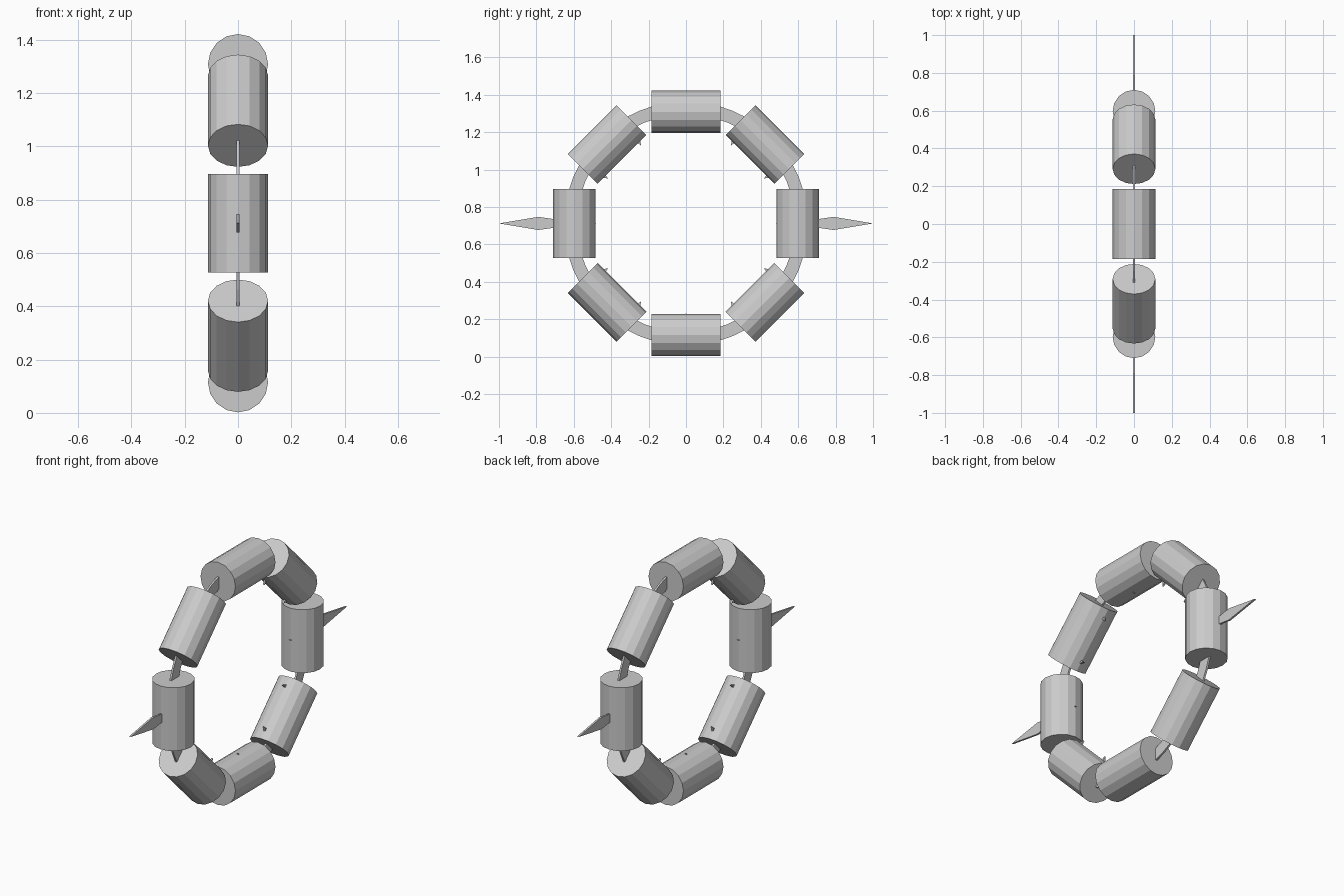
import bpy, bmesh, math
from mathutils import Matrix, Vector

if "Cube" in bpy.data.objects:
    bpy.data.objects.remove(bpy.data.objects["Cube"])

CENTER = Vector((0, 0, 0.712))
RING_R = 0.597      # radius through the middle of the barrels
PLATE = 0.0055      # half thickness of the flat parts


def add_object(name, bm):
    bmesh.ops.recalc_face_normals(bm, faces=bm.faces)
    me = bpy.data.meshes.new(name)
    bm.to_mesh(me)
    bm.free()
    ob = bpy.data.objects.new(name, me)
    ob.location = CENTER
    bpy.context.collection.objects.link(ob)
    return ob


def barrel(name, angle):
    # Capped cylinder lying tangent to the ring
    bm = bmesh.new()
    bmesh.ops.create_cone(bm, cap_ends=True, segments=16,
                          radius1=0.113, radius2=0.113, depth=0.37)
    bm.transform(Matrix.Rotation(angle, 4, 'X') @ Matrix.Translation((0, RING_R, 0)))
    add_object(name, bm)


def blade(name, angle, profile):
    # Flat plate from a (radius, half width) outline, pointing outward
    bm = bmesh.new()
    outline = profile + [(r, -w) for r, w in reversed(profile) if w > 0]
    face = bm.faces.new([bm.verts.new((-PLATE, r, w)) for r, w in outline])
    ext = bmesh.ops.extrude_face_region(bm, geom=[face])
    verts = [v for v in ext['geom'] if isinstance(v, bmesh.types.BMVert)]
    bmesh.ops.translate(bm, verts=verts, vec=(2 * PLATE, 0, 0))
    bm.transform(Matrix.Rotation(angle, 4, 'X'))
    add_object(name, bm)


def flat_ring(name, inner, outer, n=48):
    # Thin band with a rectangular section
    bm = bmesh.new()
    section = [(-PLATE, inner), (PLATE, inner), (PLATE, outer), (-PLATE, outer)]
    loops = []
    for i in range(n):
        a = math.tau * i / n
        loops.append([bm.verts.new((x, r * math.cos(a), r * math.sin(a)))
                      for x, r in section])
    for i in range(n):
        p, q = loops[i], loops[(i + 1) % n]
        for j in range(4):
            k = (j + 1) % 4
            bm.faces.new((p[j], p[k], q[k], q[j]))
    add_object(name, bm)


# Core ring threaded through all barrels
flat_ring("core_ring", 0.583, 0.652)

# Eight barrels
for i in range(8):
    barrel(f"barrel_{i + 1}", math.tau * i / 8)

# Small inward barbs whose tips just pierce the barrels
for i in range(12):
    blade(f"inner_barb_{i + 1}", math.tau * i / 12, [(0.479, 0), (0.53, 0.018), (0.59, 0.018)])

# Long outer spikes on the two sides
for i, name in enumerate(("back_spike", "front_spike")):
    blade(name, math.pi * i, [(0.60, 0.008), (0.79, 0.035), (1.0, 0)])
